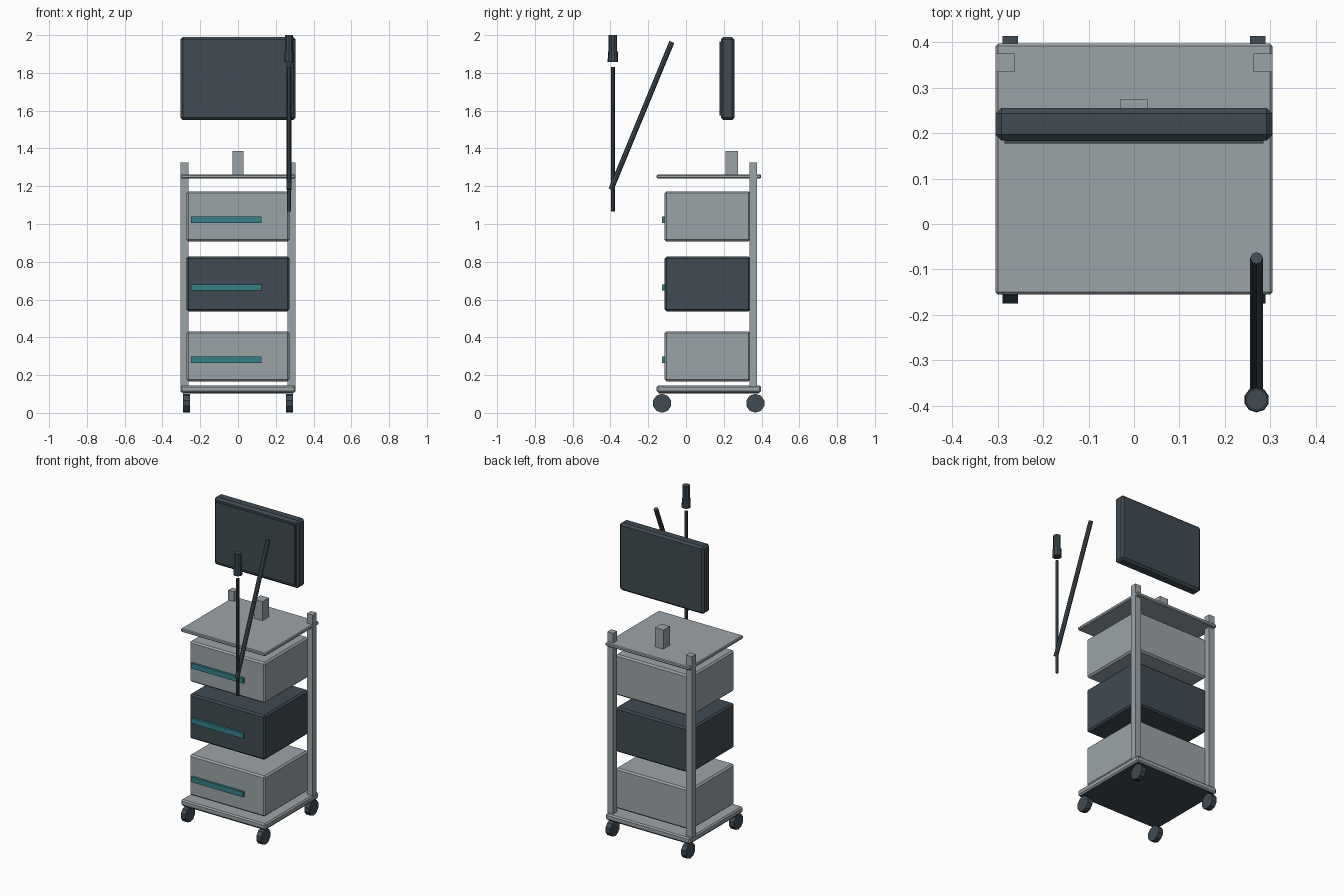
import bpy
from math import pi
from mathutils import Vector

cube = bpy.data.objects.get("Cube")
if cube:
    bpy.data.objects.remove(cube, do_unlink=True)


def material(name, rgb):
    m = bpy.data.materials.new(name)
    m.use_nodes = True
    m.diffuse_color = (*rgb, 1)
    m.node_tree.nodes["Principled BSDF"].inputs["Base Color"].default_value = (*rgb, 1)
    return m


GREY = material("light grey", (0.33, 0.37, 0.39))
DARK = material("dark slate", (0.05, 0.07, 0.085))
TEAL = material("teal", (0.035, 0.22, 0.25))


def finish(name, mat, bevel):
    ob = bpy.context.object
    ob.name = name
    ob.data.materials.append(mat)
    if bevel:
        mod = ob.modifiers.new("Bevel", 'BEVEL')
        mod.width = bevel
        mod.segments = 1
    return ob


def box(name, x, y, z, mat, bevel=0):
    """Box from (low, high) ranges on each axis."""
    ranges = (x, y, z)
    bpy.ops.mesh.primitive_cube_add(size=1, location=[(a + b) / 2 for a, b in ranges])
    ob = bpy.context.object
    for v in ob.data.vertices:
        v.co = [c * (b - a) for c, (a, b) in zip(v.co, ranges)]
    return finish(name, mat, bevel)


def rod(name, start, end, r, mat, sides=8, r2=None, bevel=0):
    """Tapered cylinder between two points."""
    a, b = Vector(start), Vector(end)
    bpy.ops.mesh.primitive_cone_add(vertices=sides, radius1=r, radius2=r if r2 is None else r2,
                                    depth=(b - a).length, location=(a + b) / 2)
    ob = bpy.context.object
    ob.rotation_euler = (b - a).to_track_quat('Z', 'Y').to_euler()
    return finish(name, mat, bevel)


# Trolley base and worktop
WIDTH, DEPTH = (-0.305, 0.305), (-0.155, 0.397)
box("base", WIDTH, DEPTH, (0.107, 0.146), GREY, 0.008)
box("base_underside", (-0.295, 0.295), (-0.145, 0.387), (0.103, 0.108), DARK)
box("worktop", WIDTH, DEPTH, (1.24, 1.262), GREY, 0.005)
box("monitor_bracket", (-0.03, 0.03), (0.21, 0.275), (1.26, 1.387), GREY)

# Posts and casters
for side, s in (("right", -1), ("left", 1)):
    xs = sorted((s * 0.263, s * 0.305))
    box(side + "_post", xs, (0.335, 0.376), (0.14, 1.325), GREY)
    for end, y in (("front", -0.127), ("back", 0.367)):
        rod(f"{end}_{side}_caster", (s * 0.255, y, 0.051), (s * 0.29, y, 0.051), 0.05, DARK, 10)

# Drawers with handles
for name, z, handle_z, mat in (("lower", (0.167, 0.432), 0.281, GREY),
                               ("middle", (0.537, 0.828), 0.664, DARK),
                               ("upper", (0.907, 1.173), 1.023, GREY)):
    box(name + "_drawer", (-0.272, 0.272), (-0.113, 0.34), z, mat, 0.01)
    box(name + "_handle", (-0.25, 0.125), (-0.127, -0.11),
        (handle_z - 0.017, handle_z + 0.017), TEAL)

# Monitor
box("monitor", WIDTH, (0.184, 0.256), (1.55, 1.99), DARK, 0.013)
box("screen", (-0.285, 0.285), (0.177, 0.186), (1.575, 1.965), DARK)

# Handpiece, its stand and the slanted arm
X, Y = 0.27, -0.387
rod("stand", (X, Y, 1.067), (X, Y, 1.83), 0.01, DARK)
rod("arm", (X, -0.397, 1.183), (X, -0.075, 1.964), 0.014, DARK)
rod("handpiece_collar", (X, Y, 1.857), (X, Y, 1.912), 0.028, DARK, 10, 0.026)
rod("handpiece", (X, Y, 1.9), (X, Y, 2.0), 0.023, DARK, 10)
